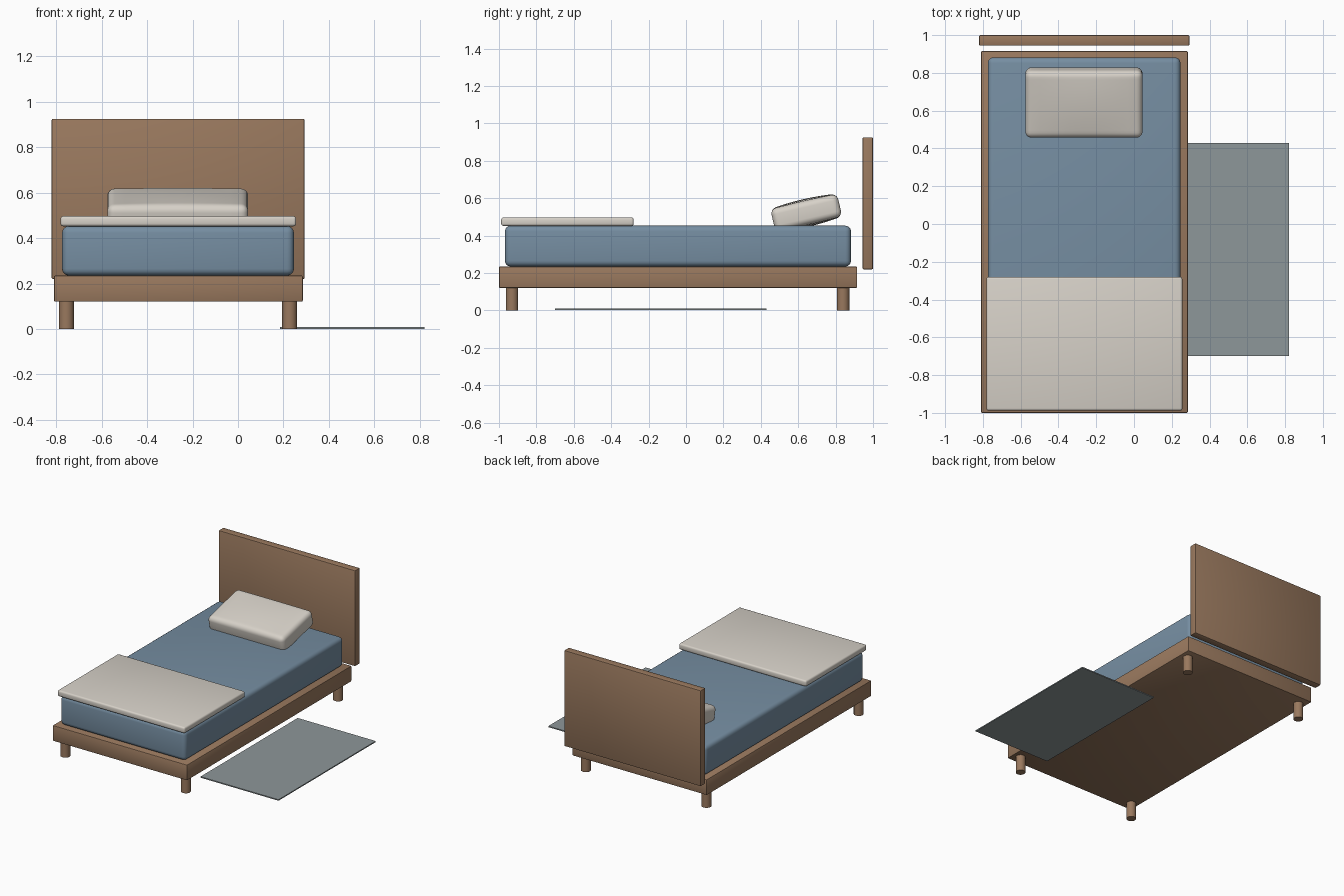
import bpy
import bmesh
import math

default = bpy.data.objects.get("Cube")
if default:
    bpy.data.objects.remove(default, do_unlink=True)


def material(name, rgb):
    mat = bpy.data.materials.new(name)
    mat.use_nodes = True
    mat.diffuse_color = (*rgb, 1)
    mat.node_tree.nodes["Principled BSDF"].inputs["Base Color"].default_value = (*rgb, 1)
    return mat


wood = material("warm wood", (0.32, 0.19, 0.112))
blue = material("dusty blue", (0.18, 0.27, 0.36))
cream = material("cream linen", (0.68, 0.64, 0.58))
grey = material("slate grey", (0.27, 0.31, 0.32))


def finish(obj, name, mat):
    obj.name = obj.data.name = name
    obj.data.materials.append(mat)
    bpy.context.view_layer.objects.active = obj
    bpy.ops.object.shade_smooth_by_angle(angle=math.radians(35))
    return obj


def box(name, xs, ys, zs, mat, bevel=0.0, segments=3):
    """Rounded box spanning the given (low, high) pairs."""
    spans = (xs, ys, zs)
    bpy.ops.mesh.primitive_cube_add(size=1, location=[sum(s) / 2 for s in spans])
    obj = bpy.context.object
    obj.scale = [s[1] - s[0] for s in spans]
    bpy.ops.object.transform_apply(location=False, rotation=False, scale=True)
    if bevel:
        mod = obj.modifiers.new("Rounded edges", "BEVEL")
        mod.width = bevel
        mod.segments = segments
        bpy.ops.object.modifier_apply(modifier=mod.name)
    return finish(obj, name, mat)


# Bed frame, headboard, bedding and rug
box("bed_frame", (-0.81, 0.285), (-1.0, 0.915), (0.12, 0.235), wood, 0.006, 2)
box("headboard", (-0.82, 0.293), (0.944, 1.0), (0.22, 0.925), wood, 0.006, 2)
box("mattress", (-0.774, 0.246), (-0.968, 0.882), (0.235, 0.453), blue, 0.03, 4)
box("folded_blanket", (-0.781, 0.256), (-0.988, -0.28), (0.452, 0.497), cream, 0.012)
box("rug", (0.185, 0.82), (-0.70, 0.43), (0.001, 0.009), grey)

# Round legs
for end, y in (("front", -0.93), ("back", 0.84)):
    for side, x in (("right", -0.755), ("left", 0.227)):
        bpy.ops.mesh.primitive_cylinder_add(
            vertices=24, radius=0.033, depth=0.13, location=(x, y, 0.065))
        finish(bpy.context.object, f"{end}_{side}_leg", wood)

# Pillow: rounded box with gently domed faces, tilted towards the headboard
width, length, thick = 0.62, 0.366, 0.124
bm = bmesh.new()
bmesh.ops.create_cube(bm, size=1)
for v in bm.verts:
    v.co.x *= width
    v.co.y *= length
    v.co.z *= thick
bmesh.ops.bevel(bm, geom=bm.edges[:], offset=0.032, segments=5,
                profile=0.5, affect="EDGES")
for axis, size in ((0, width), (1, length)):
    for step in range(-3, 4):
        point, normal = [0, 0, 0], [0, 0, 0]
        point[axis], normal[axis] = step * size / 8, 1
        bmesh.ops.bisect_plane(bm, geom=bm.verts[:] + bm.edges[:] + bm.faces[:],
                               plane_co=point, plane_no=normal)
for v in bm.verts:
    u, w = 2 * v.co.x / width, 2 * v.co.y / length
    dome = max(0, 1 - u * u) * max(0, 1 - w * w)
    v.co.z *= 1 + 0.2 * dome
mesh = bpy.data.meshes.new("pillow")
bm.to_mesh(mesh)
bm.free()
pillow = bpy.data.objects.new("pillow", mesh)
bpy.context.collection.objects.link(pillow)
bpy.ops.object.select_all(action="DESELECT")
pillow.select_set(True)
pillow.location = (-0.265, 0.643, 0.522)
pillow.rotation_euler.x = math.radians(13)
finish(pillow, "pillow", cream)
